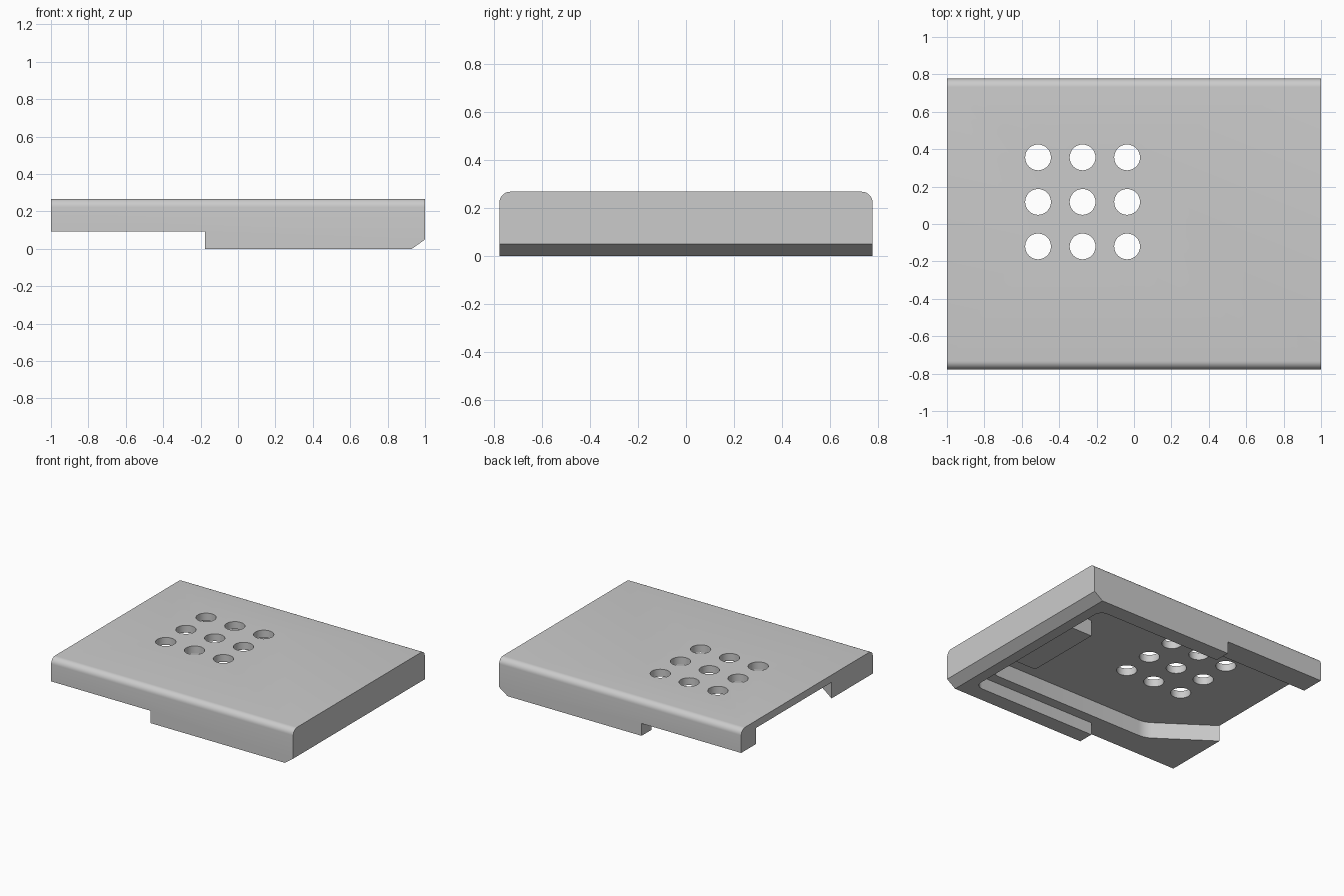
import bpy, bmesh, math
from mathutils import Vector, Matrix

if "Cube" in bpy.data.objects:
    bpy.data.objects.remove(bpy.data.objects["Cube"])

grey = bpy.data.materials.new("light grey")
grey.use_nodes = True
colour = (0.6, 0.6, 0.6, 1)
grey.diffuse_color = colour
grey.node_tree.nodes["Principled BSDF"].inputs["Base Color"].default_value = colour


def round_outline(corners, steps=8):
    """Replace each (x, y, radius) corner by a circular arc."""
    out = []
    for i, (x, y, r) in enumerate(corners):
        p = Vector((x, y))
        if r == 0:
            out.append(p)
            continue
        a = (Vector(corners[i - 1][:2]) - p).normalized()
        b = (Vector(corners[(i + 1) % len(corners)][:2]) - p).normalized()
        half = a.angle(b) / 2
        centre = p + (a + b).normalized() * r / math.sin(half)
        start = p + a * r / math.tan(half) - centre
        end = p + b * r / math.tan(half) - centre
        sweep = start.angle_signed(end)
        for k in range(steps + 1):
            out.append(centre + Matrix.Rotation(-sweep * k / steps, 2) @ start)
    return out


def prism(name, corners, low, high, place):
    """Extrude a rounded outline; place maps (u, v, depth) to a point."""
    bm = bmesh.new()
    face = bm.faces.new([bm.verts.new(place(p.x, p.y, low)) for p in round_outline(corners)])
    top = bmesh.ops.extrude_face_region(bm, geom=[face])["geom"]
    shift = Vector(place(0, 0, high)) - Vector(place(0, 0, low))
    bmesh.ops.translate(bm, verts=[v for v in top if isinstance(v, bmesh.types.BMVert)], vec=shift)
    bmesh.ops.recalc_face_normals(bm, faces=bm.faces)
    mesh = bpy.data.meshes.new(name)
    bm.to_mesh(mesh)
    bm.free()
    mesh.materials.append(grey)
    obj = bpy.data.objects.new(name, mesh)
    bpy.context.collection.objects.link(obj)
    return obj


def along_x(u, v, d): return (d, u, v)
def along_y(u, v, d): return (u, d, v)
def along_z(u, v, d): return (u, v, d)


W, H = 0.777, 0.267       # half width, height
LEDGE, CEILING = 0.092, 0.212

# Cover body with rounded long top edges
cover = prism("cover", [(-W, 0, 0), (W, 0, 0), (W, H, 0.045), (-W, H, 0.045)], -1, 1, along_x)

cutters = []
# Bevelled lower end
cutters.append(prism("end_bevel", [(0.93, 0, 0), (0.86, -0.05, 0), (1.1, -0.05, 0), (1.1, 0.12, 0)],
                     -1, 1, along_y))
# Shallow recess that opens to the full width at the stepped end
cutters.append(prism("shallow_recess", [
    (-1.1, -1, 0), (-0.177, -1, 0), (-0.177, -0.66, 0), (0.85, -0.66, 0.06),
    (0.85, 0.66, 0.06), (-0.177, 0.66, 0), (-0.177, 1, 0), (-1.1, 1, 0)], -0.1, LEDGE, along_z))
# Deep cavity with a flared side and a projecting tab
cutters.append(prism("deep_cavity", [
    (-1.1, -0.22, 0), (-0.58, -0.583, 0.16), (0.76, -0.583, 0.04), (0.76, -0.35, 0.02),
    (0.58, -0.35, 0.02), (0.58, 0.243, 0), (0.76, 0.243, 0), (0.76, 0.602, 0.04),
    (-1.1, 0.602, 0)], -0.05, CEILING, along_z))
# Grid of round vent holes
for i in range(3):
    for j in range(3):
        x, y, r = -0.513 + 0.238 * i, -0.12 + 0.238 * j, 0.069
        cutters.append(prism("vent_hole", [(x - r, y - r, r), (x + r, y - r, r),
                                           (x + r, y + r, r), (x - r, y + r, r)], 0.15, 0.4, along_z))

bpy.context.view_layer.objects.active = cover
for cutter in cutters:
    bmesh_weld = bmesh.new()
    bmesh_weld.from_mesh(cutter.data)
    bmesh.ops.remove_doubles(bmesh_weld, verts=bmesh_weld.verts, dist=0.0005)
    bmesh_weld.to_mesh(cutter.data)
    bmesh_weld.free()
    cut = cover.modifiers.new(cutter.name, "BOOLEAN")
    cut.operation, cut.solver, cut.object = "DIFFERENCE", "EXACT", cutter
    bpy.ops.object.modifier_apply(modifier=cut.name)
    bpy.data.objects.remove(cutter)

bpy.ops.object.select_all(action="DESELECT")
cover.select_set(True)
bpy.ops.object.shade_smooth_by_angle(angle=math.radians(30))
